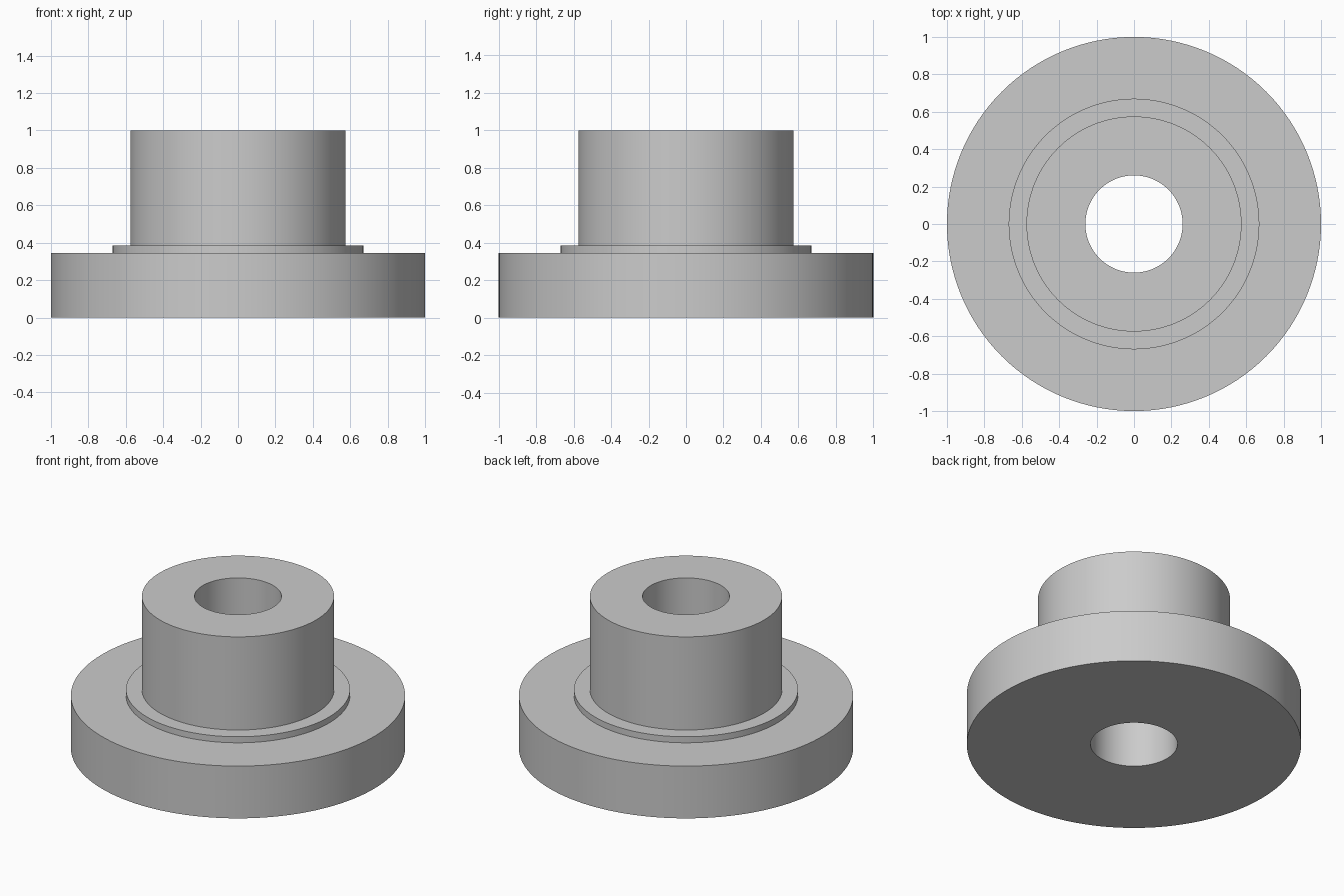
import bpy
import bmesh
from math import cos, sin, tau, radians

SEGMENTS = 128
BORE, HUB, COLLAR, FLANGE = 0.26, 0.575, 0.67, 1.0
FLANGE_TOP, COLLAR_TOP, HUB_TOP = 0.345, 0.385, 1.0

cube = bpy.data.objects.get("Cube")
if cube:
    bpy.data.objects.remove(cube, do_unlink=True)

# Single plain metal colour
metal = bpy.data.materials.new("grey_metal")
grey = (0.6, 0.6, 0.6, 1.0)
metal.use_nodes = True
metal.diffuse_color = grey
for node in metal.node_tree.nodes:
    if node.type == "BSDF_PRINCIPLED":
        node.inputs["Base Color"].default_value = grey


def lathe(name, profile):
    """Revolve a closed (radius, height) profile around the z axis."""
    bm = bmesh.new()
    rings = []
    for radius, height in profile:
        angles = [tau * i / SEGMENTS for i in range(SEGMENTS)]
        rings.append([bm.verts.new((radius * cos(a), radius * sin(a), height))
                      for a in angles])
    for lower, upper in zip(rings, rings[1:] + rings[:1]):
        for i in range(SEGMENTS):
            j = (i + 1) % SEGMENTS
            bm.faces.new((lower[i], lower[j], upper[j], upper[i]))
    bmesh.ops.recalc_face_normals(bm, faces=bm.faces)
    mesh = bpy.data.meshes.new(name)
    bm.to_mesh(mesh)
    bm.free()
    mesh.materials.append(metal)
    obj = bpy.data.objects.new(name, mesh)
    bpy.context.collection.objects.link(obj)
    return obj


# Flange, thin raised collar and hub around one through bore
bushing = lathe("flanged_bushing", [
    (BORE, 0), (FLANGE, 0), (FLANGE, FLANGE_TOP),
    (COLLAR, FLANGE_TOP), (COLLAR, COLLAR_TOP),
    (HUB, COLLAR_TOP), (HUB, HUB_TOP), (BORE, HUB_TOP),
])

# Smooth round walls with crisp rims
bpy.ops.object.select_all(action="DESELECT")
bushing.select_set(True)
bpy.context.view_layer.objects.active = bushing
bpy.ops.object.shade_smooth_by_angle(angle=radians(30))
